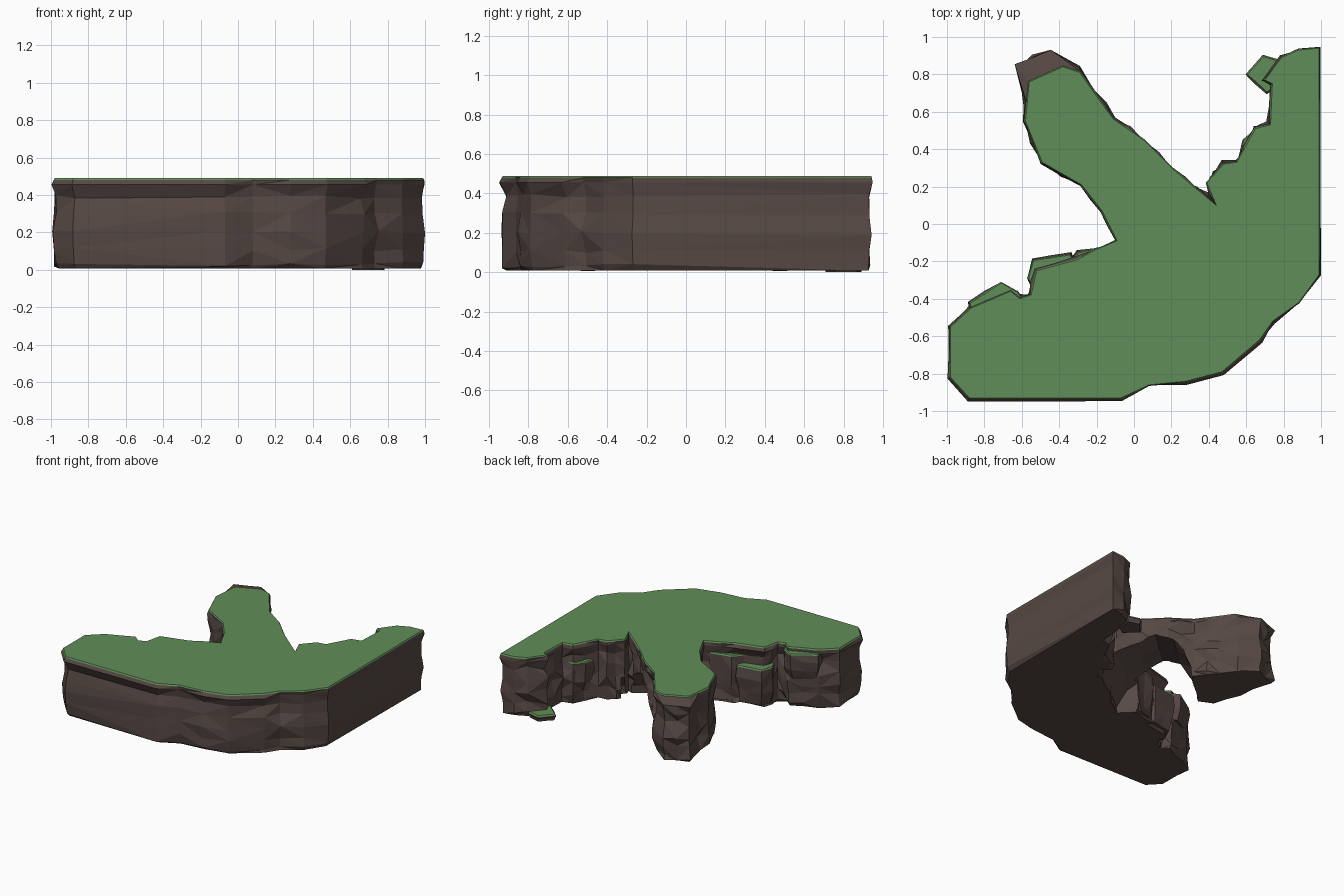
import bpy, bmesh, random
from mathutils import Vector

if "Cube" in bpy.data.objects:
    bpy.data.objects.remove(bpy.data.objects["Cube"])

random.seed(4)


def material(name, color):
    m = bpy.data.materials.new(name)
    m.diffuse_color = (*color, 1)
    m.use_nodes = True
    m.node_tree.nodes["Principled BSDF"].inputs["Base Color"].default_value = m.diffuse_color
    return m


rock = material("rock", (0.095, 0.066, 0.058))
grass = material("grass", (0.12, 0.27, 0.10))


def normals(pts):
    # outward 2D normals of a counter-clockwise outline
    out = []
    for i, p in enumerate(pts):
        a = (p - pts[i - 1]).normalized()
        b = (pts[(i + 1) % len(pts)] - p).normalized()
        t = (a + b).normalized()
        out.append(Vector((t.y, -t.x)))
    return out


def refine(pts, first, last, size):
    # split the long edges of the broken back walls
    out = []
    for i, p in enumerate(pts):
        a, b = Vector(p), Vector(pts[(i + 1) % len(pts)])
        out.append(a)
        if first <= i <= last and (b - a).length > size:
            out.append((a + b) / 2)
    return out


def cliff(name, outline, profile, rough, shift=None, back=None):
    # stack of jittered rings, capped with grass; profile = (z, outward offset)
    pts = [Vector(p) for p in outline]
    nrm = normals(pts)
    bm = bmesh.new()
    rings = []
    for k, (z, off) in enumerate(profile):
        ring = []
        top = k >= len(profile) - 2
        inner = 0 < k < len(profile) - 3
        for p, n in zip(pts, nrm):
            r = rough * (2 if back and back(p) and inner else 1)
            q = p + n * (off + (0 if top else random.uniform(-r, r)))
            if shift and not top:
                q += shift(p)
            q = Vector((max(-1, min(1, q.x)), max(-.95, min(.95, q.y))))
            dz = random.uniform(-r, r) if inner and rough > .005 else 0
            ring.append(bm.verts.new((q.x, q.y, z + dz)))
        rings.append(ring)
    n = len(pts)
    for k in range(len(rings) - 1):
        lo, hi = rings[k], rings[k + 1]
        green = k == len(rings) - 2
        for i in range(n):
            j = (i + 1) % n
            a, b, c, d = lo[i], lo[j], hi[j], hi[i]
            if green:
                tris = [(a, b, c, d)]
            elif random.random() < .5:
                tris = [(a, b, c), (a, c, d)]
            else:
                tris = [(a, b, d), (b, c, d)]
            for t in tris:
                bm.faces.new(t).material_index = int(green)
    bm.faces.new(rings[-1]).material_index = 1
    bm.faces.new(rings[0][::-1])
    return finish(bm, name)


def finish(bm, name):
    me = bpy.data.meshes.new(name)
    bm.to_mesh(me)
    bm.free()
    me.materials.append(rock)
    me.materials.append(grass)
    ob = bpy.data.objects.new(name, me)
    bpy.context.collection.objects.link(ob)
    return ob


# plan of the cliff top, counter-clockwise
plan = [(-.98, -.82), (-.88, -.93), (-.07, -.93), (.08, -.86), (.28, -.84), (.47, -.79),
        (.67, -.62), (.74, -.52), (.88, -.42), (.99, -.27), (.99, .94), (.88, .93),
        (.79, .89), (.70, .77), (.74, .75), (.73, .53), (.65, .51), (.60, .42),
        (.55, .33), (.48, .32), (.39, .22), (.44, .10), (.33, .19), (.20, .30), (.05, .45),
        (-.11, .56), (-.22, .71), (-.29, .81), (-.38, .84), (-.56, .76), (-.58, .55),
        (-.49, .33), (-.28, .21), (-.17, .07), (-.09, -.09), (-.21, -.14), (-.30, -.19),
        (-.52, -.25), (-.55, -.38), (-.61, -.40), (-.66, -.36), (-.87, -.45), (-.98, -.55)]
levels = [(.008, -.018), (.03, -.005), (.11, -.005), (.20, .006), (.30, -.005), (.39, -.01),
          (.455, .01), (.48, .006), (.49, 0)]


def foot(p):
    # arm end leans outwards below the grass
    if p.x < -.25 and p.y > .7:
        return Vector((-.065, .085)) if p.x < -.35 else Vector((-.01, .02))
    return Vector((0, 0))


body = cliff("cliff_body", refine(plan, 13, 40, .13), levels, .012, foot,
             lambda p: p.x < .8 and p.y > -.5 and p.x > -.9)

# arch under the arm: (distance along arm, height)
arch = [(-.18, -.1), (-.17, .06), (-.08, .20), (.05, .30), (.20, .35), (.33, .31),
        (.42, .20), (.46, .08), (.47, -.1)]
bm = bmesh.new()
rows = []
steps = 5
for k in range(steps):
    t = -.18 + .64 * k / (steps - 1)
    row = []
    for s, z in arch:
        s += random.uniform(-.02, .02) - .05 * (k - 2) / 4
        z += random.uniform(-.015, .015)
        row.append(bm.verts.new(((t - s) * .7071, (t + s) * .7071, z)))
    rows.append(row)
m = len(arch)
for a, b in zip(rows, rows[1:]):
    for i in range(m):
        j = (i + 1) % m
        bm.faces.new((a[i], a[j], b[j]))
        bm.faces.new((a[i], b[j], b[i]))
bm.faces.new(rows[0])
bm.faces.new(rows[-1][::-1])
bmesh.ops.triangulate(bm, faces=bm.faces[:])
bmesh.ops.recalc_face_normals(bm, faces=bm.faces[:])
cutter = finish(bm, "arch_cutter")
cutter.hide_render = True
mod = body.modifiers.new("arch", 'BOOLEAN')
mod.operation = 'DIFFERENCE'
mod.solver = 'EXACT'
mod.object = cutter
bpy.context.view_layer.objects.active = body
bpy.ops.object.modifier_apply(modifier="arch")
bpy.data.objects.remove(cutter)

# small grassy ledges on the inner walls: bottom height, top height, plan
ledges = {
    "low_ledge": (0, .05, [(.60, .80), (.71, .70), (.78, .75), (.79, .87), (.69, .90)]),
    "right_ledge": (.10, .34, [(.57, .37), (.70, .40), (.75, .52), (.65, .51), (.58, .45)]),
    "left_ledge": (.03, .33, [(-.57, -.29), (-.53, -.37), (-.30, -.24), (-.34, -.16), (-.54, -.19)]),
    "small_left_ledge": (.03, .40, [(-.36, -.22), (-.14, -.14), (-.13, -.11), (-.30, -.15)]),
    "outer_left_ledge": (.25, .46, [(-.88, -.42), (-.87, -.48), (-.58, -.42), (-.62, -.36), (-.71, -.31)]),
}
for name, (z0, z1, pts) in ledges.items():
    h = z1 - z0
    prof = [(z0, -.03 if h > .1 else -.01), (z0 + h * .35, -.005), (z0 + h * .7, .005),
            (z1 - .01, .0), (z1, -.006)]
    cliff(name, refine([Vector(p) for p in pts], 0, 9, .12), prof, .012 if h > .1 else .003)
